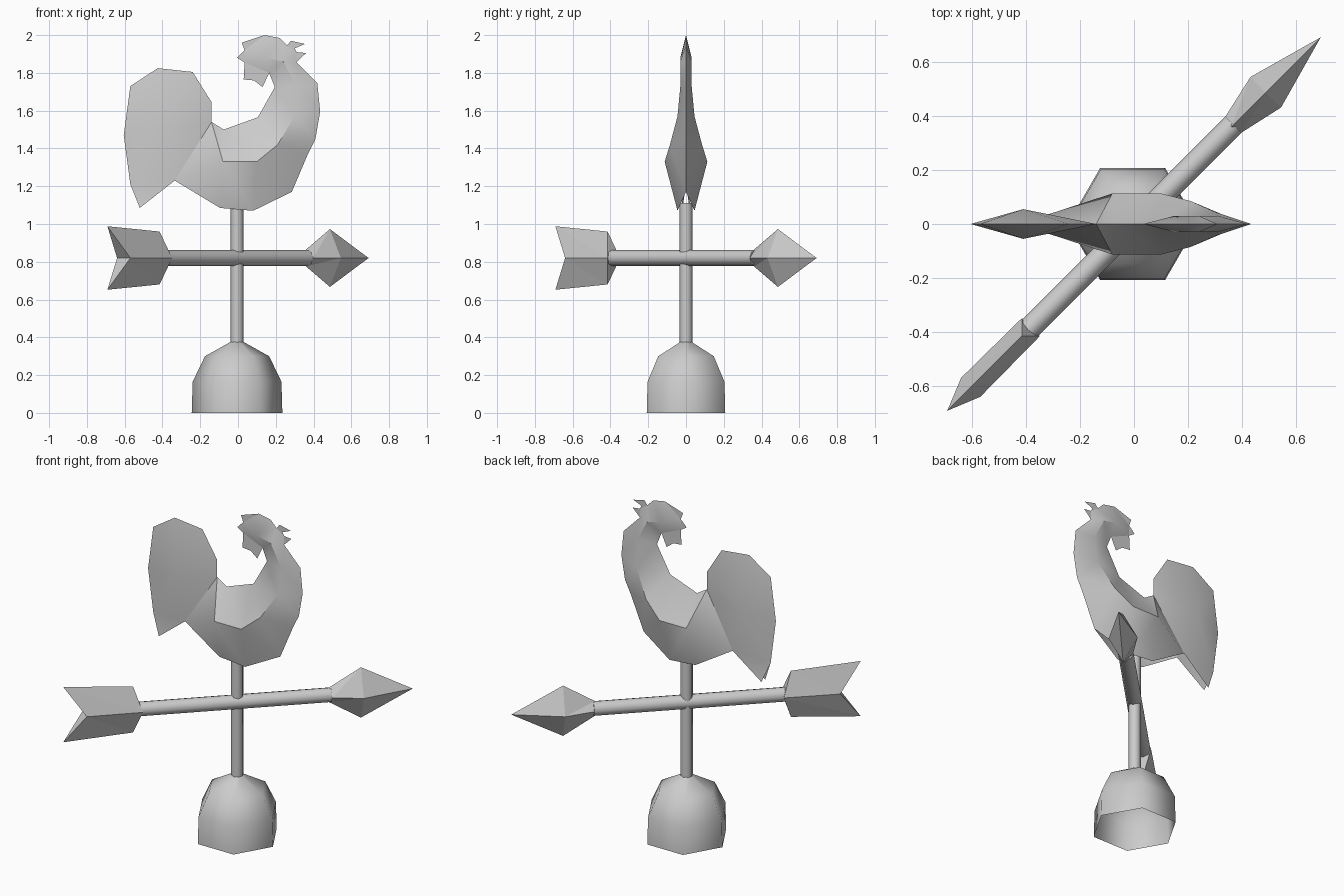
import bpy
import bmesh
import math
from mathutils import Vector
from mathutils.geometry import delaunay_2d_cdt

default = bpy.data.objects.get("Cube")
if default:
    bpy.data.objects.remove(default, do_unlink=True)

GREY = (0.6, 0.6, 0.6, 1.0)
metal = bpy.data.materials.new("grey_metal")
metal.use_nodes = True
metal.diffuse_color = GREY
for node in metal.node_tree.nodes:
    if node.type == 'BSDF_PRINCIPLED':
        node.inputs["Base Color"].default_value = GREY


def make_object(name, bm, smooth_angle):
    """Turn a bmesh into a linked, shaded object."""
    mesh = bpy.data.meshes.new(name)
    bm.to_mesh(mesh)
    bm.free()
    mesh.materials.append(metal)
    obj = bpy.data.objects.new(name, mesh)
    bpy.context.collection.objects.link(obj)
    if smooth_angle:
        bpy.ops.object.select_all(action='DESELECT')
        obj.select_set(True)
        bpy.context.view_layer.objects.active = obj
        bpy.ops.object.shade_smooth_by_angle(angle=math.radians(smooth_angle))
    return obj


def lathe(name, profile, sides, smooth_angle, capped=False):
    """Sweep (radius, height) pairs around the z axis."""
    bm = bmesh.new()
    rings = []
    for radius, height in profile:
        angles = [math.tau * i / sides for i in range(sides)]
        rings.append([bm.verts.new((radius * math.cos(a), radius * math.sin(a), height))
                      for a in angles])
    for low, high in zip(rings, rings[1:]):
        for i in range(sides):
            j = (i + 1) % sides
            bm.faces.new((low[i], low[j], high[j], high[i]))
    if capped:
        bm.faces.new(rings[0][::-1])
        bm.faces.new(rings[-1])
    return make_object(name, bm, smooth_angle)


def diamond(name, rings, tip=None):
    """Join diamond sections given as (ridge x, half height, side x, half width)."""
    bm = bmesh.new()
    loops = []
    for ridge_x, height, side_x, width in rings:
        loops.append([bm.verts.new(co) for co in (
            (ridge_x, 0, height), (side_x, width, 0),
            (ridge_x, 0, -height), (side_x, -width, 0))])
    for first, second in zip(loops, loops[1:]):
        for i in range(4):
            j = (i + 1) % 4
            bm.faces.new((first[i], first[j], second[j]))
            bm.faces.new((first[i], second[j], second[i]))
    ends = [loops[0]]
    if tip is None:
        ends.append(loops[-1])
    else:
        point = bm.verts.new((tip, 0, 0))
        for i in range(4):
            bm.faces.new((loops[-1][i], loops[-1][(i + 1) % 4], point))
    # End caps fold along the side-to-side line
    for top, left, bottom, right in ends:
        bm.faces.new((top, left, right))
        bm.faces.new((bottom, right, left))
    bmesh.ops.recalc_face_normals(bm, faces=bm.faces)
    return make_object(name, bm, 0)


# Base dome, open underneath, and the upright pole
CENTRE_X = -0.005
dome = lathe("base_dome", [(.24, 0), (.235, .165), (.17, .3), (.03, .378)], 6, 75)
pole = lathe("upright_pole", [(.034, .36), (.034, 1.11)], 8, 50, capped=True)
for part in (dome, pole):
    part.location.x = CENTRE_X

# Arrow lying on the diagonal
ARROW_Z = 0.82
shaft = lathe("arrow_shaft", [(.043, -.56), (.043, .52)], 8, 50, capped=True)
shaft.rotation_euler = (0, math.pi / 2, math.pi / 4)
head = diamond("arrow_head", [(.51, .045, .52, .042), (.688, .153, .69, .08)], tip=.978)
flight = diamond("arrow_flight", [(.978, .168, .855, .05), (.587, .14, .54, .047)])
head.rotation_euler.z = math.pi / 4
flight.rotation_euler.z = math.pi * 5 / 4
for part in (shaft, head, flight):
    part.location.z = ARROW_Z

# Rooster silhouette as (x, z), sharp edged where both sides meet
tail_edge = [(-.57, 1.21), (-.605, 1.47), (-.57, 1.73), (-.425, 1.825),
             (-.24, 1.805), (-.14, 1.645), (-.14, 1.54)]
back_edge = [(-.075, 1.5), (.105, 1.565), (.195, 1.725)]
wattle_edge = [(.165, 1.8), (.13, 1.725), (.085, 1.76), (.03, 1.765)]
comb_edge = [(.035, 1.855), (-.005, 1.88), (.035, 1.92), (.02, 1.96),
             (.14, 2.0), (.22, 1.985), (.26, 1.945)]
beak_edge = [(.28, 1.97), (.355, 1.953), (.3, 1.93), (.31, 1.91),
             (.36, 1.905), (.31, 1.857)]
chest_edge = [(.42, 1.745), (.435, 1.595), (.41, 1.45), (.37, 1.37), (.285, 1.17)]
closed = tail_edge + back_edge + wattle_edge + comb_edge + beak_edge + chest_edge
# Open underside and swollen inner points as (x, z, half thickness)
underside = [(.08, 1.07, .045), (-.095, 1.085, .045),
             (-.335, 1.23, .03), (-.52, 1.085, .018)]
bulge = [(-.08, 1.33, .113), (.1, 1.33, .113), (.21, 1.42, .085), (-.41, 1.5, .055),
         (.3, 1.57, .045), (.31, 1.73, .03), (.24, 1.86, .03), (.15, 1.88, .03)]

outline = [(x, z, 0) for x, z in closed] + underside
points = outline + bulge
count = len(outline)
loop = [(i, (i + 1) % count) for i in range(count)]
flat, _, triangles, sources, _, _ = delaunay_2d_cdt(
    [Vector((x, z)) for x, z, _ in points], loop, [], 1, 1e-5)
bm = bmesh.new()
for side in (-1, 1):
    verts = [bm.verts.new((co.x, side * points[src[0]][2], co.y))
             for co, src in zip(flat, sources)]
    for tri in triangles:
        corners = [verts[i] for i in tri]
        bm.faces.new(corners if side < 0 else corners[::-1])
bmesh.ops.remove_doubles(bm, verts=bm.verts, dist=1e-4)
make_object("rooster", bm, 40)
